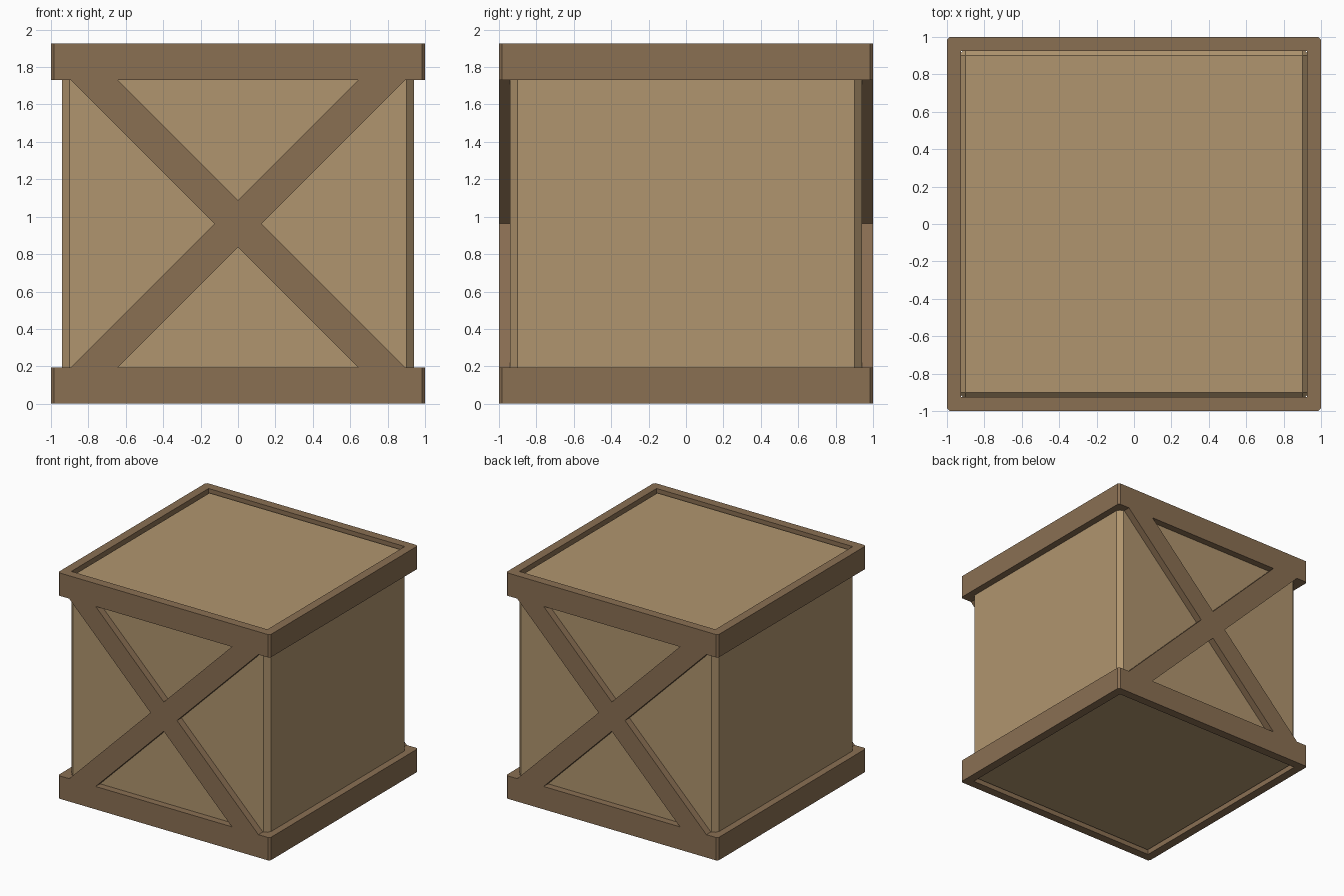
import bpy
import bmesh
from math import pi
from mathutils import Matrix, Vector

HEIGHT = 1.925
MID = HEIGHT / 2
RAIL = 0.195      # rail height
BODY = 0.94       # half width of the body
INNER = 0.925     # half width of the rail opening
CHAMFER = 0.015   # cut on the rail corners

cube = bpy.data.objects.get("Cube")
if cube:
    bpy.data.objects.remove(cube, do_unlink=True)


def make_material(name, color):
    mat = bpy.data.materials.new(name)
    mat.use_nodes = True
    mat.diffuse_color = color
    bsdf = mat.node_tree.nodes["Principled BSDF"]
    bsdf.inputs["Base Color"].default_value = color
    bsdf.inputs["Roughness"].default_value = 0.9
    return mat


light_wood = make_material("light wood", (0.435, 0.30, 0.157, 1))
dark_wood = make_material("dark wood", (0.255, 0.16, 0.086, 1))


def finish(bm, name, mat):
    bmesh.ops.recalc_face_normals(bm, faces=bm.faces)
    mesh = bpy.data.meshes.new(name)
    bm.to_mesh(mesh)
    bm.free()
    mesh.materials.append(mat)
    obj = bpy.data.objects.new(name, mesh)
    bpy.context.collection.objects.link(obj)
    return obj


def extrude_faces(bm, offset):
    geom = bmesh.ops.extrude_face_region(bm, geom=bm.faces[:])["geom"]
    verts = [g for g in geom if isinstance(g, bmesh.types.BMVert)]
    bmesh.ops.translate(bm, verts=verts, vec=offset)


# Body: a box with every edge chamfered
bm = bmesh.new()
bmesh.ops.create_cube(bm, size=2 * BODY, matrix=Matrix.Translation((0, 0, MID)))
bmesh.ops.bevel(bm, geom=bm.edges[:], offset=0.04, segments=1, affect='EDGES')
finish(bm, "crate_body", light_wood)


# Rail: a square ring with chamfered outer corners
def make_rail(name, z):
    bm = bmesh.new()
    corners = []
    for i in range(4):
        turn = Matrix.Rotation(i * pi / 2, 3, 'Z')
        points = ((1, 1 - CHAMFER, z), (1 - CHAMFER, 1, z), (INNER, INNER, z))
        corners.append([bm.verts.new(turn @ Vector(p)) for p in points])
    for i, (first, second, inside) in enumerate(corners):
        next_first, _, next_inside = corners[(i + 1) % 4]
        bm.faces.new((first, second, inside))
        bm.faces.new((second, next_first, next_inside, inside))
    extrude_faces(bm, (0, 0, RAIL))
    finish(bm, name, dark_wood)


make_rail("bottom_rail", 0)
make_rail("top_rail", HEIGHT - RAIL)


# Cross brace: one X outline, flush with the rails
def make_brace(name, side):
    half = MID - RAIL
    arm = 0.125
    upper = [(arm, 0), (half + arm, half), (half - arm, half),
             (0, arm), (arm - half, half), (-half - arm, half)]
    outline = upper + [(-x, -z) for x, z in upper]
    bm = bmesh.new()
    bm.faces.new([bm.verts.new((x, side, MID + z)) for x, z in outline])
    extrude_faces(bm, (0, -side * (1 - BODY), 0))
    finish(bm, name, dark_wood)


make_brace("front_cross_brace", -1)
make_brace("back_cross_brace", 1)
